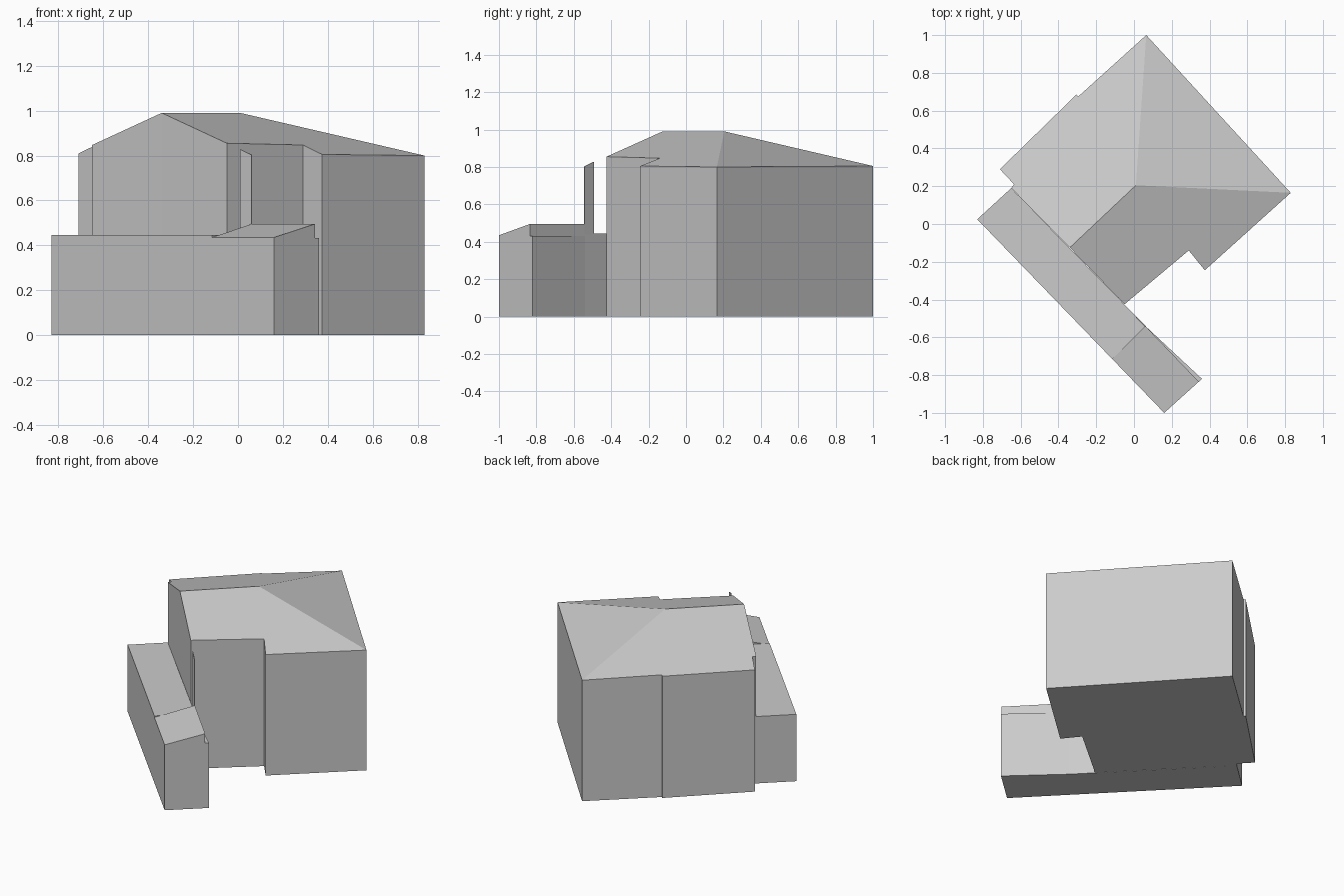
import bpy
import bmesh

cube = bpy.data.objects.get("Cube")
if cube:
    bpy.data.objects.remove(cube, do_unlink=True)

grey = bpy.data.materials.new("plain_grey")
grey.use_nodes = True
colour = (0.6, 0.6, 0.6, 1)
grey.diffuse_color = colour
grey.node_tree.nodes["Principled BSDF"].inputs["Base Color"].default_value = colour


def block(name, rim, base=0.0, ridge_end=None, roof=None):
    """Walls from a rim of (x, y, top height); roof faces index the rim, then the ridge end."""
    bm = bmesh.new()
    low = [bm.verts.new((x, y, base)) for x, y, z in rim]
    top = [bm.verts.new(p) for p in rim]
    n = len(rim)
    for i in range(n):
        j = (i + 1) % n
        bm.faces.new((low[i], low[j], top[j], top[i]))
    bm.faces.new(low[::-1])
    if ridge_end:
        top.append(bm.verts.new(ridge_end))
    for face in roof or [range(n)]:
        bm.faces.new([top[i] for i in face])
    bmesh.ops.recalc_face_normals(bm, faces=bm.faces)
    mesh = bpy.data.meshes.new(name)
    bm.to_mesh(mesh)
    bm.free()
    mesh.materials.append(grey)
    obj = bpy.data.objects.new(name, mesh)
    bpy.context.collection.objects.link(obj)
    return obj


# Main house: gable at the front, hip at the back, stepped side walls
house_rim = [
    (-0.05, -0.425, 0.855), (0.29, -0.14, 0.847), (0.375, -0.245, 0.805),
    (0.83, 0.165, 0.80), (0.065, 1.0, 0.805), (-0.295, 0.675, 0.813),
    (-0.305, 0.685, 0.81), (-0.71, 0.29, 0.81), (-0.635, 0.21, 0.846),
    (-0.65, 0.19, 0.847), (-0.34, -0.125, 0.99),
]
block("house", house_rim, ridge_end=(0.01, 0.205, 0.99),
      roof=[(10, 0, 1, 2, 3, 11),            # right slope
            (3, 4, 11),                      # hip end
            (4, 5, 6, 7, 8, 9, 10, 11)])     # left slope

# Low flat-roofed annex along the gable
block("annex", [(-0.83, 0.025, 0.445), (-0.115, -0.715, 0.445),
                (0.06, -0.54, 0.445), (-0.65, 0.19, 0.445)])

# Annex end with a sloping roof, and the ledge behind it
block("annex_end", [(-0.115, -0.715, 0.435), (0.16, -1.0, 0.435),
                    (0.343, -0.835, 0.495), (0.06, -0.54, 0.495)])
block("rear_ledge", [(0.343, -0.835, 0.432), (0.36, -0.82, 0.432),
                     (0.06, -0.54, 0.432)])

# Thin upright fin in line with the gable
block("gable_fin", [(0.01, -0.495, 0.827), (0.06, -0.545, 0.803),
                    (0.063, -0.542, 0.803), (0.013, -0.492, 0.827)], base=0.44)
